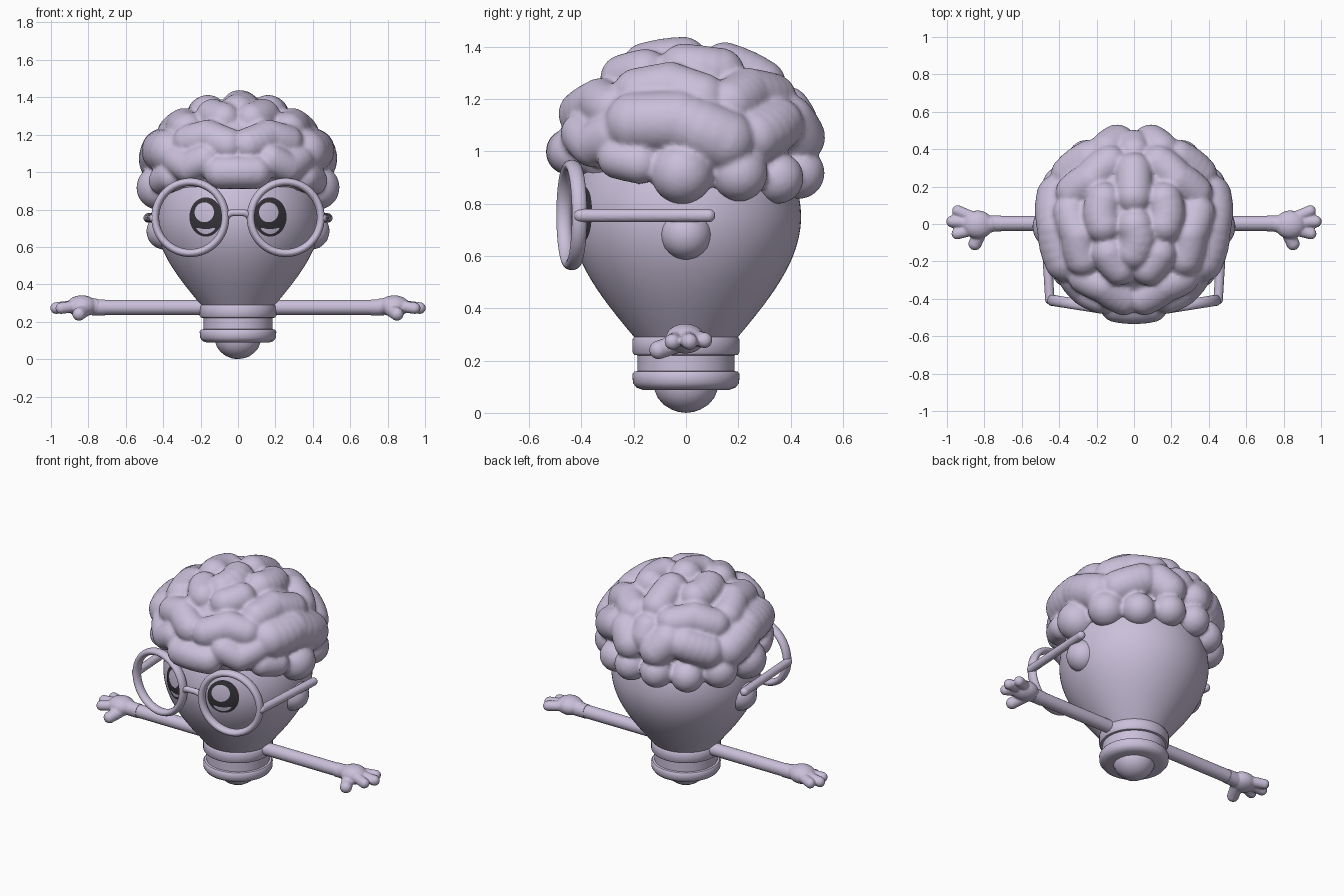
import bpy, bmesh, math
from math import sin, cos, pi, radians
from mathutils import Vector, Matrix

if "Cube" in bpy.data.objects:
    bpy.data.objects.remove(bpy.data.objects["Cube"])


def material(name, rgb):
    m = bpy.data.materials.new(name)
    m.diffuse_color = (*rgb, 1)
    m.use_nodes = True
    m.node_tree.nodes["Principled BSDF"].inputs["Base Color"].default_value = m.diffuse_color
    return m


LILAC = material("lilac", (0.59, 0.525, 0.70))
DARK = material("dark_grey", (0.035, 0.033, 0.04))


def finish(name, bm, mat, angle=40):
    me = bpy.data.meshes.new(name)
    bm.to_mesh(me)
    bm.free()
    ob = bpy.data.objects.new(name, me)
    bpy.context.collection.objects.link(ob)
    me.materials.append(mat)
    activate(ob)
    bpy.ops.object.shade_smooth_by_angle(angle=radians(angle))
    return ob


def activate(ob):
    bpy.ops.object.select_all(action='DESELECT')
    ob.select_set(True)
    bpy.context.view_layer.objects.active = ob


def lathe(name, profile, mat, n=96):
    bm = bmesh.new()
    vs = [bm.verts.new((r, 0, z)) for r, z in profile]
    es = [bm.edges.new(p) for p in zip(vs, vs[1:])]
    bmesh.ops.spin(bm, geom=vs + es, cent=(0, 0, 0), axis=(0, 0, 1),
                   angle=2 * pi, steps=n, use_duplicate=False)
    bmesh.ops.remove_doubles(bm, verts=bm.verts, dist=1e-4)
    bmesh.ops.recalc_face_normals(bm, faces=bm.faces)
    return finish(name, bm, mat)


def ball(bm, loc, r, scale=(1, 1, 1)):
    m = Matrix.Translation(loc) @ Matrix.Diagonal((*scale, 1))
    bmesh.ops.create_icosphere(bm, subdivisions=3, radius=r, matrix=m)


def chain(bm, pts, r):
    """Row of overlapping balls along a path."""
    pts = [Vector(p) for p in pts]
    ball(bm, pts[0], r)
    for a, b in zip(pts, pts[1:]):
        n = max(1, math.ceil((b - a).length / (r * 0.4)))
        for i in range(1, n + 1):
            ball(bm, a.lerp(b, i / n), r)


def fuse(name, bm, mat, voxel, smooth):
    """Melt overlapping balls into one soft skin."""
    ob = finish(name, bm, mat)
    m = ob.modifiers.new("fuse", 'REMESH')
    m.mode, m.voxel_size, m.use_smooth_shade = 'VOXEL', voxel, True
    s = ob.modifiers.new("soften", 'SMOOTH')
    s.factor, s.iterations = 0.5, smooth
    activate(ob)
    for mod in ("fuse", "soften"):
        bpy.ops.object.modifier_apply(modifier=mod)
    bpy.ops.object.shade_smooth()
    return ob


# Bulb-shaped head
def head_radius(z):
    if z < 0.75:
        return 0.19 + 0.25 * sin((z - 0.28) / 0.47 * pi / 2)
    return 0.44 * math.sqrt(max(0, 1 - ((z - 0.75) / 0.42) ** 2))


lower = [0.28 + 0.47 * i / 28 for i in range(28)]
upper = [0.75 + 0.42 * sin(pi / 2 * i / 24) for i in range(25)]
lathe("head", [(0, 0.28)] + [(head_radius(z), z) for z in lower + upper], LILAC)

# Screw base with two rings, and the contact tip
lathe("screw_base", [(0, 0.088), (0.165, 0.088), (0.19, 0.097), (0.203, 0.115), (0.205, 0.148),
                     (0.198, 0.158), (0.185, 0.16), (0.185, 0.22), (0.198, 0.222), (0.205, 0.232),
                     (0.205, 0.28), (0.198, 0.291), (0, 0.292)], LILAC)
bm = bmesh.new()
ball(bm, (0, 0, 0.115), 0.125, (1, 1, 0.92))
finish("contact_tip", bm, LILAC)

# Ears
for s, side in ((1, "left"), (-1, "right")):
    bm = bmesh.new()
    ball(bm, (s * 0.39, 0, 0.685), 0.1)
    finish(side + "_ear", bm, LILAC)


# Eyes: thin plates following the head
def eye_plate(name, cx, cz, hw, hh, lift, mat, bend=0):
    bm = bmesh.new()

    def vert(k, a):
        u = k * cos(a)
        x, z = cx + hw * u, cz + hh * k * sin(a) + bend * u * u
        return bm.verts.new((x, -math.sqrt((head_radius(z) + lift) ** 2 - x * x), z))
    n, rings = 40, 7
    mid = vert(0, 0)
    rows = [[vert(k / rings, 2 * pi * i / n) for i in range(n)] for k in range(1, rings + 1)]
    for i in range(n):
        j = (i + 1) % n
        bm.faces.new((mid, rows[0][i], rows[0][j]))
        for a, b in zip(rows, rows[1:]):
            bm.faces.new((a[i], b[i], b[j], a[j]))
    finish(name, bm, mat)


for s, side in ((1, "left"), (-1, "right")):
    x = s * 0.172
    eye_plate(side + "_eye", x, 0.76, 0.088, 0.105, 0.004, DARK)
    eye_plate(side + "_eye_glint", x - 0.008, 0.785, 0.052, 0.053, 0.008, LILAC)
    eye_plate(side + "_eye_shine", x, 0.682, 0.05, 0.013, 0.008, LILAC, 0.018)

# Brain: folds laid on a dome as (radius, (azimuth, elevation) ...), azimuth 0 at the front
MIRRORED = [
    (0.12, (88, -10)), (0.11, (118, -10)), (0.1, (144, -13)), (0.1, (168, -10)),
    (0.08, (66, -4), (54, -1)),
    (0.085, (24, 14), (36, 7), (48, 13)),
    (0.12, (62, 21), (86, 22), (110, 10)),
    (0.105, (128, 12), (146, 20)), (0.105, (168, 12), (160, 22)),
    (0.095, (8, 27), (26, 35), (42, 30)),
    (0.1, (56, 42), (78, 47), (100, 38)),
    (0.1, (118, 34), (136, 42), (158, 38)),
    (0.095, (18, 56), (40, 62)), (0.1, (88, 68), (128, 62)),
]
CENTRAL = [
    (0.09, (-12, 3), (12, 3)), (0.1, (180, 50), (180, 70)),
    (0.1, (0, 70), (30, 88)), (0.09, (180, 22), (180, 30)),
]


def dome(az, el):
    a, e = radians(az), radians(el)
    k = 0.43 + 0.018 * abs(cos(a)) * cos(e)
    return (k * cos(e) * sin(a), -k * cos(e) * cos(a), 0.98 + 0.36 * sin(e))


def fold(bm, r, path, s=1):
    pts = []
    for (a0, e0), (a1, e1) in zip(path, path[1:]):
        pts += [dome(s * (a0 + (a1 - a0) * t / 4), e0 + (e1 - e0) * t / 4) for t in range(4)]
    chain(bm, pts + [dome(s * path[-1][0], path[-1][1])], r)


bm = bmesh.new()
ball(bm, (0, 0, 1.03), 0.43, (1, 1, 0.8))
for r, *path in MIRRORED:
    for s in (1, -1):
        fold(bm, r, path, s)
for r, *path in CENTRAL:
    fold(bm, r, path)
fuse("brain", bm, LILAC, 0.012, 3)

# Glasses: deep round rims, bridge and side bars
for s, side in ((1, "left"), (-1, "right")):
    bpy.ops.mesh.primitive_torus_add(major_radius=0.19, minor_radius=0.021, major_segments=64,
                                     minor_segments=16, location=(s * 0.255, -0.437, 0.757),
                                     rotation=(pi / 2, 0, s * radians(9)))
    rim = bpy.context.object
    rim.name = side + "_rim"
    rim.data.materials.append(LILAC)
    for v in rim.data.vertices:
        v.co.z *= 1.4
    bpy.ops.object.shade_smooth()
    bm = bmesh.new()
    chain(bm, [(s * 0.45, -0.405, 0.755), (s * 0.48, 0.087, 0.755)], 0.026)
    fuse(side + "_side_bar", bm, LILAC, 0.006, 2)
bm = bmesh.new()
chain(bm, [(-0.065, -0.467, 0.766), (-0.035, -0.473, 0.783), (0.035, -0.473, 0.783),
           (0.065, -0.467, 0.766)], 0.019)
fuse("bridge", bm, LILAC, 0.006, 2)

# Arms, cuffs and hands
for s, side in ((1, "left"), (-1, "right")):
    for part, x0, x1, r in (("arm", 0.15, 0.74, 0.04), ("cuff", 0.71, 0.78, 0.043)):
        bm = bmesh.new()
        m = Matrix.Translation((s * (x0 + x1) / 2, 0.003, 0.277)) @ Matrix.Rotation(pi / 2, 4, 'Y')
        bmesh.ops.create_cone(bm, cap_ends=True, segments=32, radius1=r, radius2=r,
                              depth=x1 - x0, matrix=m)
        finish(side + "_" + part, bm, LILAC)
    bm = bmesh.new()
    ball(bm, (s * 0.835, -0.003, 0.284), 0.08, (1.05, 0.95, 0.72))
    for r, a, b in ((0.045, (0.765, 0, 0.28), (0.82, 0, 0.287)),
                    (0.031, (0.86, 0.035, 0.285), (0.942, 0.07, 0.278)),
                    (0.032, (0.86, 0.005, 0.285), (0.972, 0.013, 0.273)),
                    (0.031, (0.86, -0.03, 0.285), (0.945, -0.052, 0.272)),
                    (0.036, (0.82, -0.04, 0.262), (0.85, -0.105, 0.241))):
        chain(bm, [(s * p[0], p[1], p[2]) for p in (a, b)], r)
    fuse(side + "_hand", bm, LILAC, 0.007, 2)
